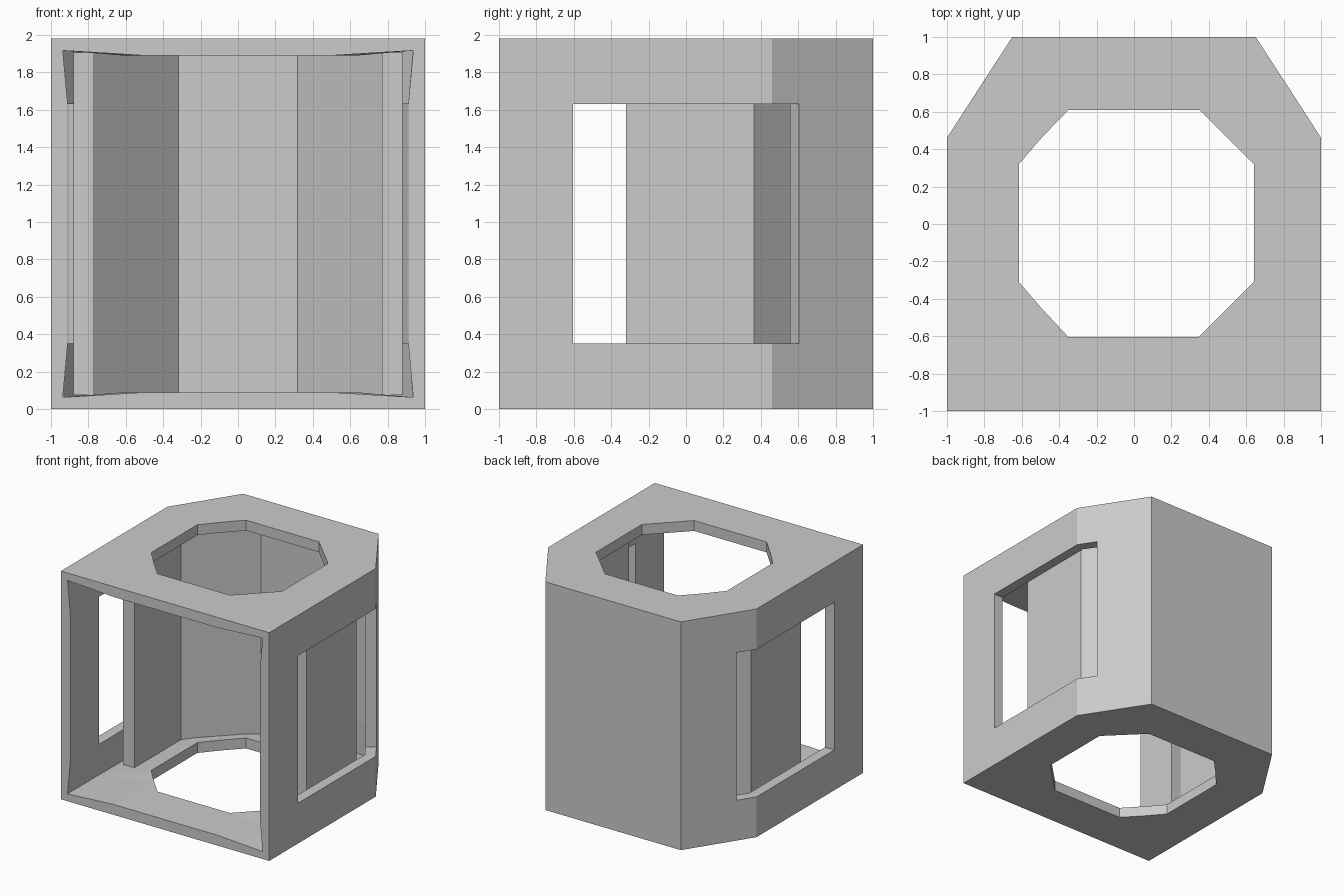
import bpy, bmesh
from math import tan, pi

if "Cube" in bpy.data.objects:
    bpy.data.objects.remove(bpy.data.objects["Cube"])

H = 1.98


def add_object(name, bm):
    bmesh.ops.recalc_face_normals(bm, faces=bm.faces[:])
    mesh = bpy.data.meshes.new(name)
    bm.to_mesh(mesh)
    bm.free()
    obj = bpy.data.objects.new(name, mesh)
    bpy.context.collection.objects.link(obj)
    return obj


# Housing: thin skin open at the front, thickened inward
half = [(1, -1), (1, -0.605), (1, 0.46), (0.907, 0.604), (0.65, 1)]
outline = half + [(-x, y) for x, y in reversed(half)]
levels = [0, 0.35, 1.63, H]
hole = [(0.35, 0.61), (0.64, 0.32), (0.64, -0.31), (0.345, -0.605), (-0.35, -0.605),
        (-0.49, -0.455), (-0.615, -0.31), (-0.615, 0.32), (-0.49, 0.465), (-0.35, 0.61)]

bm = bmesh.new()
rows = [[bm.verts.new((x, y, z)) for x, y in outline] for z in levels]
for r in range(3):
    for c in range(len(outline) - 1):
        if r == 1 and c in (1, 2, 6, 7):      # side windows wrap onto the chamfers
            continue
        bm.faces.new((rows[r][c], rows[r][c + 1], rows[r + 1][c + 1], rows[r + 1][c]))


def loop_edges(verts):
    pairs = zip(verts, verts[1:] + verts[:1])
    return [bm.edges.get(p) or bm.edges.new(p) for p in pairs]


# Top and bottom plates with the octagonal hole
for row, z in ((rows[0], 0), (rows[3], H)):
    front = [bm.verts.new((x, -1, z)) for x in (-0.5, 0.5)]
    ring = [bm.verts.new((x, y, z)) for x, y in hole]
    edges = loop_edges(row + front) + loop_edges(ring)
    bmesh.ops.triangle_fill(bm, edges=edges, use_beauty=True, normal=(0, 0, 1))

housing = add_object("housing", bm)
solid = housing.modifiers.new("wall", 'SOLIDIFY')
solid.thickness = 0.09
solid.offset = -1

# Inner liner: five-sided part of an octagonal tube, open to the front


def arc(a):
    k = a * tan(pi / 8)
    return [(-a, -0.32), (-a, k), (-k, a), (k, a), (a, k), (a, -0.32)]


bm = bmesh.new()
outer, inner = arc(0.88), arc(0.77)
rings = [[[bm.verts.new((x, y, z)) for x, y in p] for p in (outer, inner)] for z in (0.075, H - 0.075)]
(bo, bi), (to, ti) = rings
for i in range(5):
    for a, b in ((bo, to), (bi, ti), (bo, bi), (to, ti)):
        bm.faces.new((a[i], a[i + 1], b[i + 1], b[i]))
for i in (0, 5):
    bm.faces.new((bo[i], bi[i], ti[i], to[i]))
add_object("inner_liner", bm)
